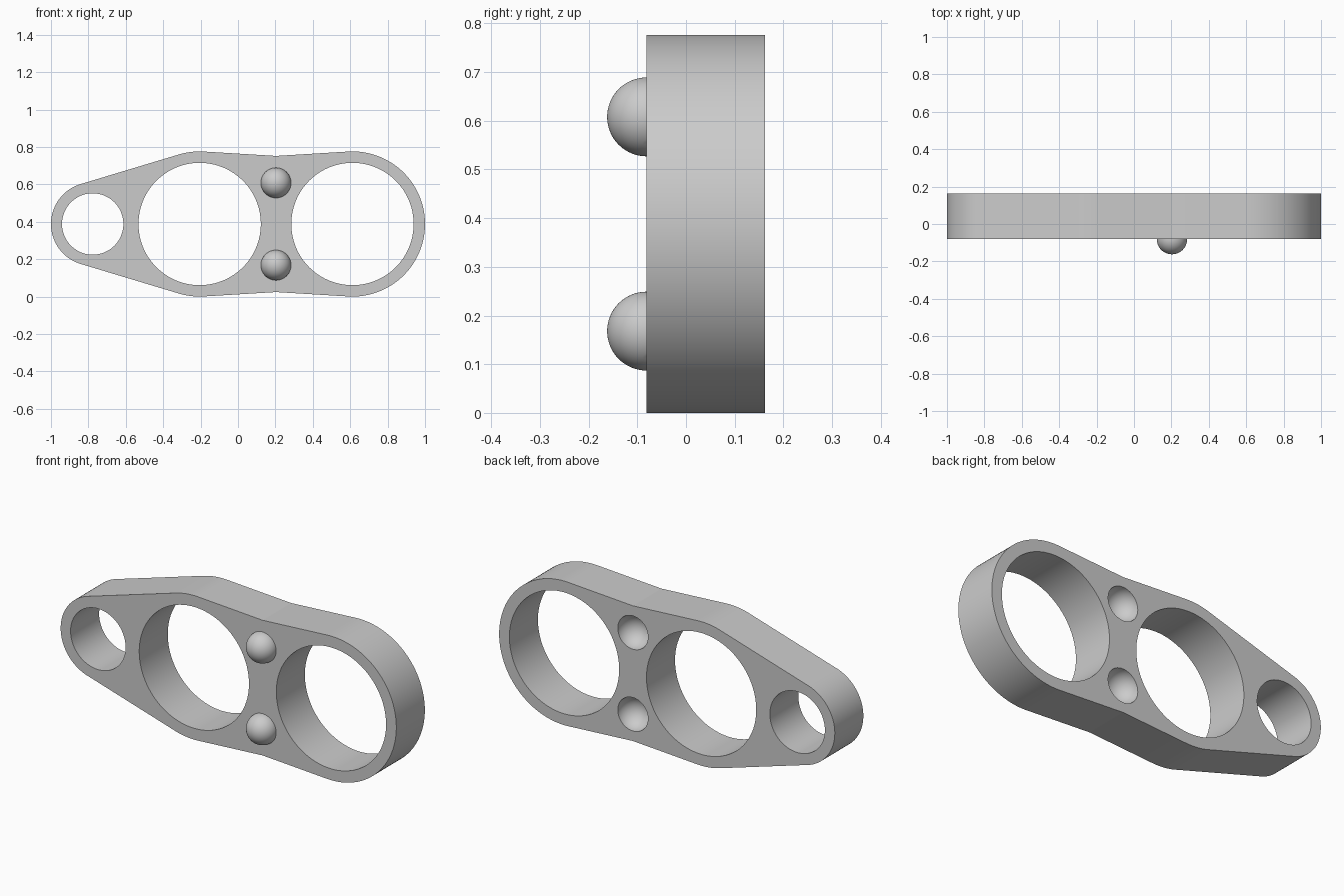
import bpy, bmesh
from math import pi, sin, cos, asin, acos, atan2, hypot, ceil, radians
from mathutils import Matrix

if "Cube" in bpy.data.objects:
    bpy.data.objects.remove(bpy.data.objects["Cube"], do_unlink=True)

MID_Z = 0.388                      # height of the symmetry line
FRONT, BACK = -0.081, 0.162        # plate faces
BIG_X, CENTRE_X, SMALL_X, WAIST_X = 0.612, -0.205, -0.777, 0.203
BIG_R, SMALL_R, WAIST_H = 0.388, 0.223, 0.364
KNOB_OFFSET, DOME_R, SOCKET_R = 0.22, 0.081, 0.09

grey = bpy.data.materials.new("plain_grey")
grey.use_nodes = True
colour = (0.6, 0.6, 0.6, 1)
grey.diffuse_color = colour
grey.node_tree.nodes["Principled BSDF"].inputs["Base Color"].default_value = colour


def make_object(name, bm):
    bmesh.ops.recalc_face_normals(bm, faces=bm.faces)
    mesh = bpy.data.meshes.new(name)
    bm.to_mesh(mesh)
    bm.free()
    mesh.materials.append(grey)
    obj = bpy.data.objects.new(name, mesh)
    bpy.context.collection.objects.link(obj)
    return obj


def select_only(obj):
    bpy.ops.object.select_all(action='DESELECT')
    obj.select_set(True)
    bpy.context.view_layer.objects.active = obj


def smooth(obj, degrees):
    select_only(obj)
    bpy.ops.object.shade_smooth_by_angle(angle=radians(degrees))


def arc(x, r, start, end):
    steps = ceil((end - start) / radians(3))
    angles = [start + (end - start) * i / steps for i in range(steps + 1)]
    return [(x + r * cos(a), r * sin(a)) for a in angles]


def cylinder(x, r):
    bm = bmesh.new()
    bmesh.ops.create_cone(bm, cap_ends=True, segments=120, radius1=r, radius2=r, depth=1,
                          matrix=Matrix.Translation((x, 0, MID_Z)) @ Matrix.Rotation(pi / 2, 4, 'X'))
    return bm


def ball(x, y, z, r):
    bm = bmesh.new()
    bmesh.ops.create_uvsphere(bm, u_segments=64, v_segments=32, radius=r,
                              matrix=Matrix.Translation((x, y, z)) @ Matrix.Rotation(pi / 2, 4, 'X'))
    return bm


def cut(target, bm):
    cutter = make_object("cutter", bm)
    cutter.hide_render = True
    mod = target.modifiers.new("cut", 'BOOLEAN')
    mod.operation, mod.solver, mod.object = 'DIFFERENCE', 'EXACT', cutter
    select_only(target)
    bpy.ops.object.modifier_apply(modifier=mod.name)
    bpy.data.objects.remove(cutter, do_unlink=True)


# Plate outline: three arcs joined by tangents, with a shallow waist
reach = WAIST_X - CENTRE_X
waist_angle = atan2(WAIST_H, reach) + acos(BIG_R / hypot(reach, WAIST_H))
taper_angle = pi / 2 + asin((BIG_R - SMALL_R) / (CENTRE_X - SMALL_X))
upper = (arc(BIG_X, BIG_R, 0, pi - waist_angle) + [(WAIST_X, WAIST_H)]
         + arc(CENTRE_X, BIG_R, waist_angle, taper_angle)
         + arc(SMALL_X, SMALL_R, taper_angle, pi))
outline = upper + [(x, -h) for x, h in reversed(upper[1:-1])]

bm = bmesh.new()
face = bm.faces.new([bm.verts.new((x, FRONT, MID_Z + h)) for x, h in outline])
side = bmesh.ops.extrude_face_region(bm, geom=[face], use_keep_orig=True)
bmesh.ops.translate(bm, vec=(0, BACK - FRONT, 0),
                    verts=[v for v in side["geom"] if isinstance(v, bmesh.types.BMVert)])
plate = make_object("plate", bm)

# Through holes
for x, r in ((BIG_X, 0.327), (CENTRE_X, 0.327), (SMALL_X, 0.164)):
    cut(plate, cylinder(x, r))

# Front domes and matching back sockets
for name, sign in (("upper_dome", 1), ("lower_dome", -1)):
    z = MID_Z + sign * KNOB_OFFSET
    cut(plate, ball(WAIST_X, BACK, z, SOCKET_R))
    bm = ball(WAIST_X, FRONT, z, DOME_R)
    bmesh.ops.bisect_plane(bm, geom=bm.verts[:] + bm.edges[:] + bm.faces[:],
                           plane_co=(0, FRONT, 0), plane_no=(0, 1, 0), clear_outer=True)
    smooth(make_object(name, bm), 30)

smooth(plate, 6.2)
